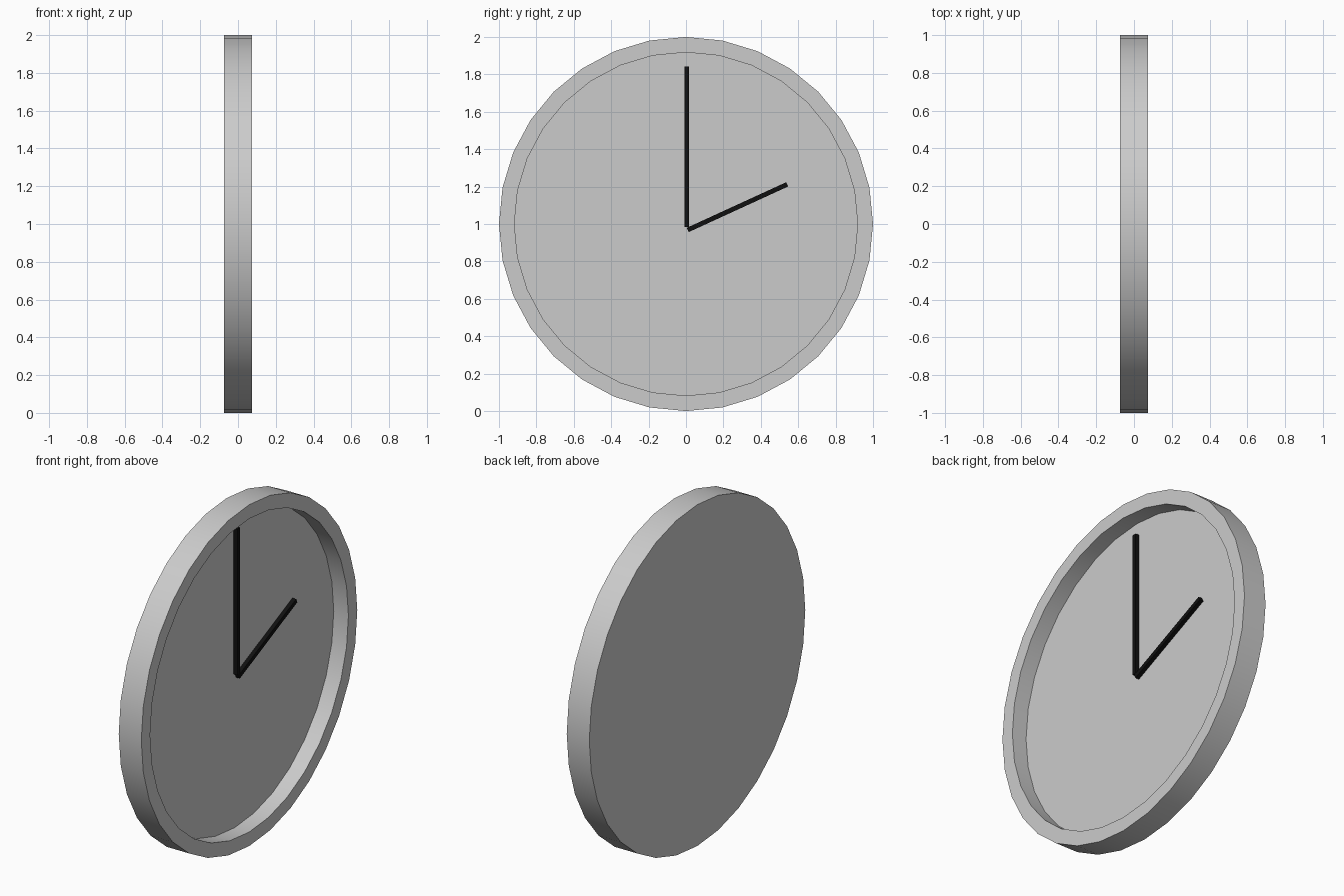
import bpy, math

if "Cube" in bpy.data.objects:
    bpy.data.objects.remove(bpy.data.objects["Cube"])

HALF = 0.073      # half depth of the case
FLOOR = -0.022    # x of the dial surface
SIDES = 32

black = bpy.data.materials.new("hand_black")
black.diffuse_color = (0.005, 0.005, 0.005, 1)
black.use_nodes = True
black.node_tree.nodes["Principled BSDF"].inputs["Base Color"].default_value = black.diffuse_color


def lathe(name, profile):
    """Revolve (x, radius) points about the x axis; both ends are capped."""
    verts = [(x, r * math.sin(a), 1 + r * math.cos(a))
             for x, r in profile
             for a in (2 * math.pi * i / SIDES for i in range(SIDES))]
    faces = [tuple(reversed(range(SIDES)))]
    for k in range(len(profile) - 1):
        for i in range(SIDES):
            j = (i + 1) % SIDES
            faces.append((k * SIDES + i, k * SIDES + j,
                          (k + 1) * SIDES + j, (k + 1) * SIDES + i))
    last = (len(profile) - 1) * SIDES
    faces.append(tuple(range(last, last + SIDES)))
    mesh = bpy.data.meshes.new(name)
    mesh.from_pydata(verts, [], faces)
    obj = bpy.data.objects.new(name, mesh)
    bpy.context.collection.objects.link(obj)
    bpy.context.view_layer.objects.active = obj
    obj.select_set(True)
    # consistent outward normals
    bpy.ops.object.mode_set(mode='EDIT')
    bpy.ops.mesh.select_all(action='SELECT')
    bpy.ops.mesh.normals_make_consistent(inside=False)
    bpy.ops.object.mode_set(mode='OBJECT')
    bpy.ops.object.shade_smooth_by_angle(angle=math.radians(30))
    obj.select_set(False)


def hand(name, start, end, width=0.025):
    """Square bar lying on the dial between two (y, z) points."""
    dy, dz = end[0] - start[0], end[1] - start[1]
    bpy.ops.mesh.primitive_cube_add(
        size=1,
        location=(FLOOR + 0.0115, (start[0] + end[0]) / 2, (start[1] + end[1]) / 2),
        rotation=(math.atan2(-dy, dz), 0, 0))
    obj = bpy.context.object
    obj.name = name
    obj.scale = (0.025, width, math.hypot(dy, dz))
    obj.data.materials.append(black)


# case with raised rim and recessed dial
lathe("clock_case", [(-HALF, 1), (HALF, 1), (HALF, 0.918), (FLOOR, 0.918)])

# hands
hand("minute_hand", (0.004, 0.985), (0.004, 1.841))
hand("hour_hand", (0.009, 0.968), (0.541, 1.212))
